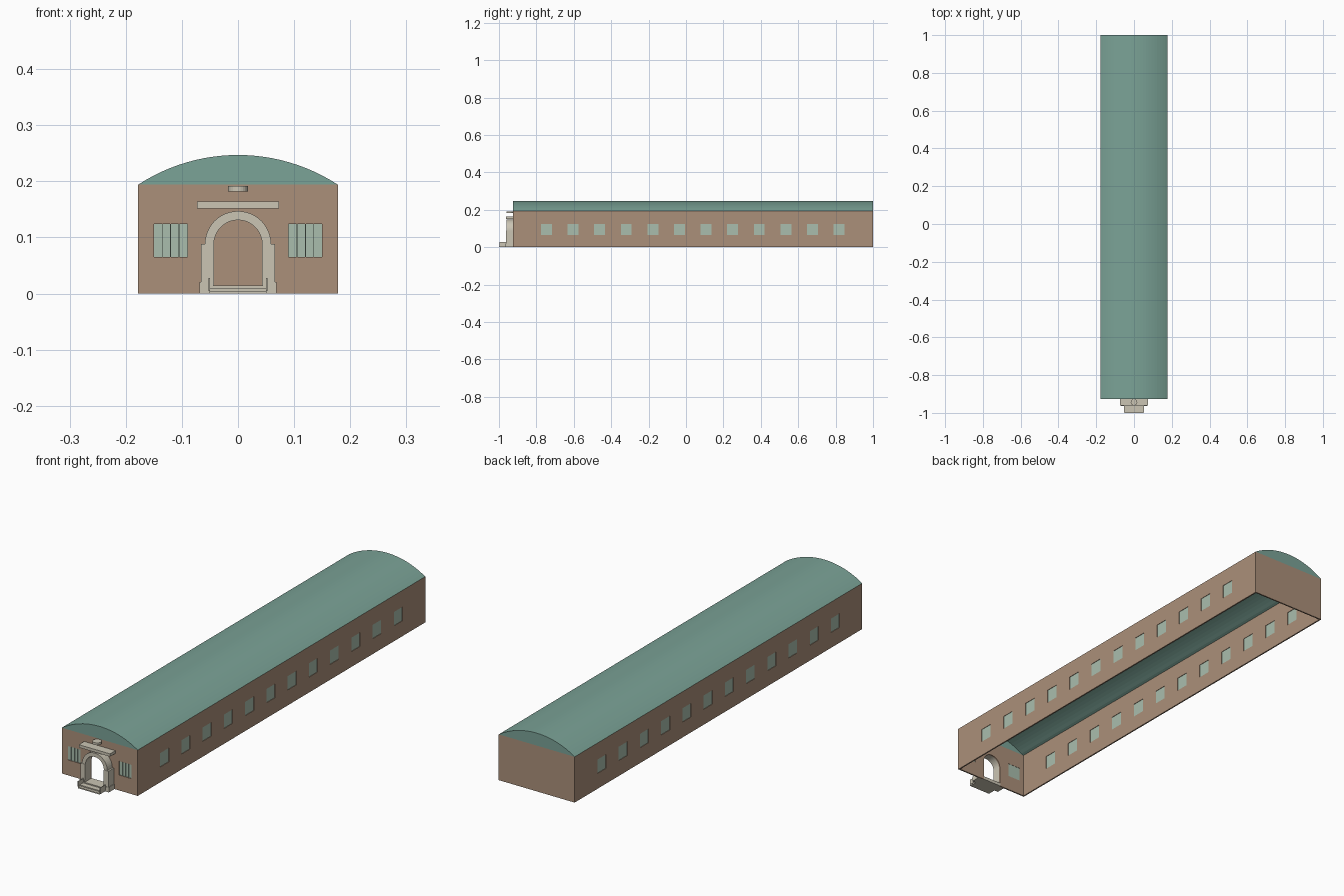
import bpy, bmesh, math

if "Cube" in bpy.data.objects:
    bpy.data.objects.remove(bpy.data.objects["Cube"])


def material(name, rgb):
    m = bpy.data.materials.new(name)
    m.use_nodes = True
    m.diffuse_color = (*rgb, 1)
    m.node_tree.nodes["Principled BSDF"].inputs["Base Color"].default_value = (*rgb, 1)
    return m


BRICK = material("tan brick", (0.41, 0.28, 0.195))
ROOF = material("sage green roof", (0.198, 0.366, 0.309))
GLASS = material("pale green glass", (0.40, 0.515, 0.42))
STONE = material("cream stone", (0.597, 0.558, 0.456))

# Main dimensions
HALF_W, FRONT, BACK = 0.178, -0.926, 1.0
EAVE, RISE, WALL = 0.194, 0.053, 0.006
WIN_LOW, WIN_HIGH = 0.065, 0.124
DOOR_R, SPRING = 0.043, 0.088


def finish(name, bm, mat):
    bmesh.ops.recalc_face_normals(bm, faces=bm.faces)
    mesh = bpy.data.meshes.new(name)
    bm.to_mesh(mesh)
    bm.free()
    mesh.materials.append(mat)
    ob = bpy.data.objects.new(name, mesh)
    bpy.context.collection.objects.link(ob)
    return ob


def add_box(bm, x0, x1, y0, y1, z0, z1):
    verts = bmesh.ops.create_cube(bm, size=1)["verts"]
    for v in verts:
        v.co = (x1 if v.co.x > 0 else x0,
                y1 if v.co.y > 0 else y0,
                z1 if v.co.z > 0 else z0)


def boxes(name, mat, *dims):
    bm = bmesh.new()
    for d in dims:
        add_box(bm, *d)
    return finish(name, bm, mat)


def add_prism(bm, outline, y0, y1):
    """Extrude an xz outline along y."""
    face = bm.faces.new([bm.verts.new((x, y0, z)) for x, z in outline])
    ext = bmesh.ops.extrude_face_region(bm, geom=[face], use_keep_orig=True)
    for v in ext["geom"]:
        if isinstance(v, bmesh.types.BMVert):
            v.co.y = y1


def arc(radius, cz, half_angle, n):
    """Points from right to left over the top of a circle."""
    out = []
    for i in range(n + 1):
        a = half_angle - 2 * half_angle * i / n
        out.append((radius * math.sin(a), cz + radius * math.cos(a)))
    return out


def cut(target, cutter):
    mod = target.modifiers.new("cut", "BOOLEAN")
    mod.operation = "DIFFERENCE"
    mod.solver = "EXACT"
    mod.object = cutter
    bpy.context.view_layer.objects.active = target
    bpy.ops.object.modifier_apply(modifier=mod.name)
    bpy.data.objects.remove(cutter)


# Walls: open box with window and door openings
walls = boxes("walls", BRICK, (-HALF_W, HALF_W, FRONT, BACK, 0, EAVE))
cut(walls, boxes("room_cutter", BRICK, (WALL - HALF_W, HALF_W - WALL,
                                        FRONT + WALL, BACK - WALL, -0.1, 0.4)))
side_y = [-0.746 + 0.1422 * i for i in range(12)]
cut(walls, boxes("side_cutter", BRICK,
                 *[(-0.3, 0.3, y - 0.029, y + 0.029, WIN_LOW, WIN_HIGH) for y in side_y]))
bm = bmesh.new()
for s in (-1, 1):
    add_box(bm, s * 0.12 - 0.03, s * 0.12 + 0.03, FRONT - 0.05, FRONT + 0.05, WIN_LOW, WIN_HIGH)
add_prism(bm, [(-DOOR_R, -0.05), (DOOR_R, -0.05)] + arc(DOOR_R, SPRING, math.pi / 2, 24),
          FRONT - 0.05, FRONT + 0.05)
cut(walls, finish("front_cutter", bm, BRICK))

# Window panes set inside the openings
for side, s in (("left", 1), ("right", -1)):
    xa, xb = sorted((s * (HALF_W - 0.002), s * (HALF_W - 0.004)))
    boxes(side + "_side_panes", GLASS,
          *[(xa, xb, y - 0.029, y + 0.029, WIN_LOW, WIN_HIGH) for y in side_y])
    c = s * 0.12
    pane = [(c - 0.03, c + 0.03, FRONT + 0.003, FRONT + 0.005, WIN_LOW, WIN_HIGH)]
    bars = [(c + d - 0.0008, c + d + 0.0008, FRONT, FRONT + 0.003, WIN_LOW, WIN_HIGH)
            for d in (-0.015, 0, 0.015)]
    boxes(side + "_front_window", GLASS, *pane, *bars)

# Barrel roof: thin curved shell with closed gables
R = (HALF_W ** 2 + RISE ** 2) / (2 * RISE)
half = math.asin(HALF_W / R)
centre = EAVE + RISE - R
outer = arc(R, centre, half, 24)
inner = [(x * (1 - 0.003 / HALF_W), max(z - 0.003, EAVE)) for x, z in outer]
bm = bmesh.new()
add_prism(bm, outer + inner[::-1], FRONT, BACK)
finish("roof_shell", bm, ROOF)
bm = bmesh.new()
for y in (FRONT, BACK - 0.004):
    add_prism(bm, outer, y, y + 0.004)
finish("gables", bm, ROOF)

# Doorway surround
bm = bmesh.new()
add_prism(bm, arc(0.059, SPRING, math.pi / 2, 24) + arc(DOOR_R, SPRING, math.pi / 2, 24)[::-1],
          -0.960, FRONT)
finish("door_arch", bm, STONE)
for side, s in (("left", 1), ("right", -1)):
    def span(a, b):
        return sorted((s * a, s * b))
    boxes(side + "_door_pier", STONE,
          (*span(DOOR_R, 0.066), -0.962, FRONT, 0, SPRING),
          (*span(0.045, 0.069), -0.964, FRONT, 0, 0.021))
    boxes(side + "_step_cheek", STONE, (*span(0.050, 0.053), -0.998, -0.962, 0.005, 0.028))

# Cornice slab and round ornament above the door
boxes("door_cornice", STONE, (-0.073, 0.073, -0.962, FRONT, 0.152, 0.164))
bm = bmesh.new()
bmesh.ops.create_cone(bm, cap_ends=True, segments=24, radius1=0.0175, radius2=0.0175, depth=0.01)
bmesh.ops.translate(bm, verts=bm.verts, vec=(0, -0.9435, 0.187))
finish("round_ornament", bm, STONE)

# Landing and steps
boxes("landing", STONE, (-0.05, 0.05, -0.966, FRONT + WALL, 0, 0.014))
boxes("steps", STONE,
      (-0.051, 0.051, -1.0, -0.964, 0, 0.005),
      (-0.050, 0.050, -0.988, -0.964, 0.005, 0.0095))
